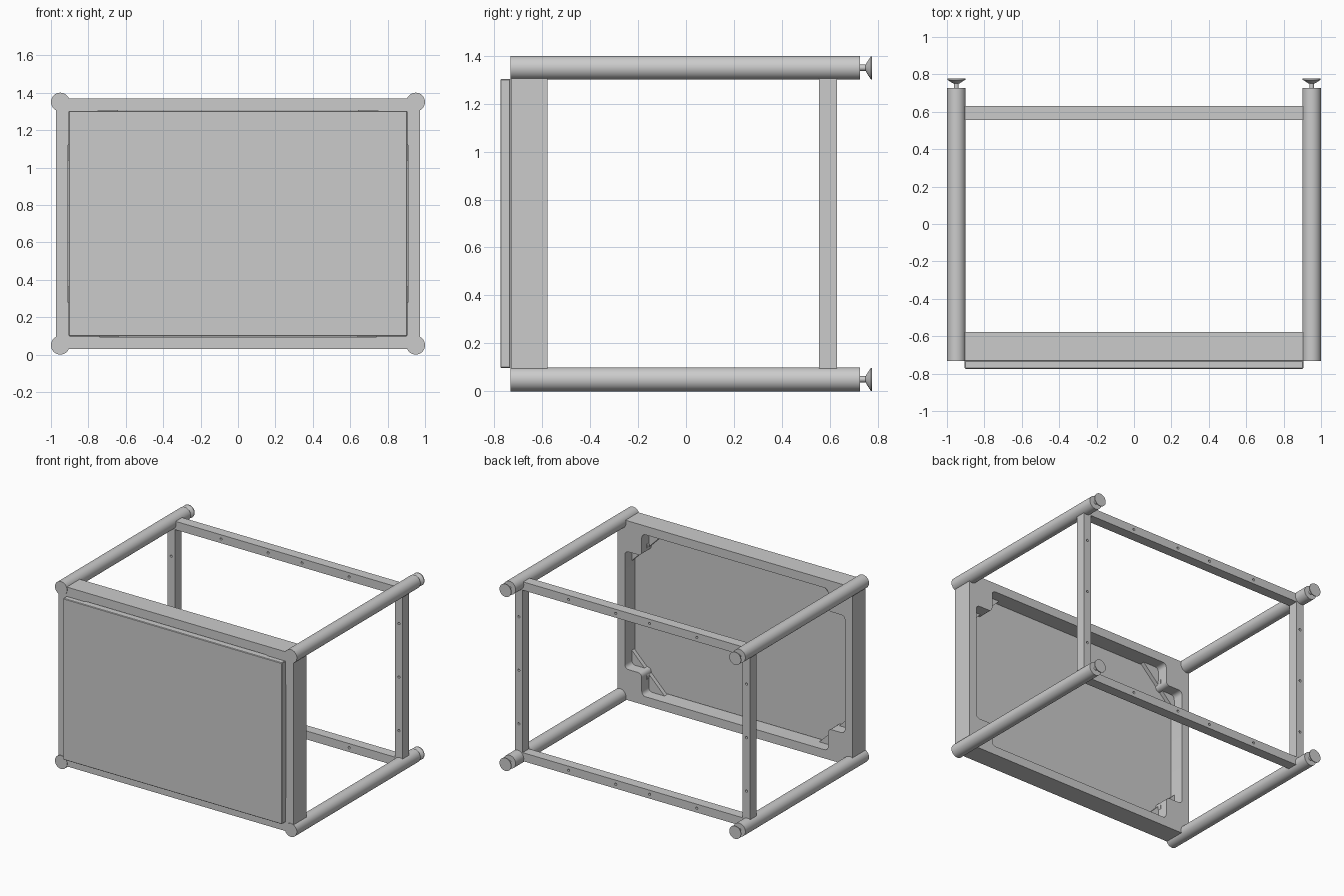
import bpy, bmesh, math
from mathutils import Matrix, Vector

if "Cube" in bpy.data.objects:
    bpy.data.objects.remove(bpy.data.objects["Cube"])

CZ = 0.70                      # height of the frame centre
LEG_X, LEG_Z = 0.95, 0.65      # leg offsets from the frame centre


def finish(name, bm, smooth=False):
    bmesh.ops.recalc_face_normals(bm, faces=bm.faces)
    me = bpy.data.meshes.new(name)
    bm.to_mesh(me)
    bm.free()
    ob = bpy.data.objects.new(name, me)
    bpy.context.collection.objects.link(ob)
    if smooth:
        bpy.ops.object.select_all(action='DESELECT')
        ob.select_set(True)
        bpy.context.view_layer.objects.active = ob
        bpy.ops.object.shade_smooth_by_angle(angle=math.radians(35))
    return ob


def prism(name, pts, y0, y1, radius=0.0):
    """Extrude an (x, z) outline along y, optionally rounding its corners."""
    bm = bmesh.new()
    bm.faces.new([bm.verts.new((x, y0, z)) for x, z in pts])
    if radius:
        bmesh.ops.bevel(bm, geom=bm.verts[:], offset=radius, segments=4,
                        profile=0.5, affect='VERTICES')
    ext = bmesh.ops.extrude_face_region(bm, geom=bm.faces[:])
    bmesh.ops.translate(bm, vec=(0, y1 - y0, 0),
                        verts=[v for v in ext['geom'] if isinstance(v, bmesh.types.BMVert)])
    return finish(name, bm, radius > 0)


def rect(x0, x1, z0, z1):
    return [(x0, z0), (x1, z0), (x1, z1), (x0, z1)]


def lathe(name, profile, x, z, segments=32):
    """Spin (radius, y) points round an axis parallel to y."""
    bm = bmesh.new()
    vs = [bm.verts.new((x + r, y, z)) for r, y in profile]
    es = [bm.edges.new(p) for p in zip(vs, vs[1:])]
    bmesh.ops.spin(bm, geom=vs + es, cent=(x, 0, z), axis=(0, 1, 0),
                   angle=2 * math.pi, steps=segments)
    bmesh.ops.remove_doubles(bm, verts=bm.verts, dist=1e-5)
    return finish(name, bm, True)


def cut(ob, cutter):
    mod = ob.modifiers.new("cut", 'BOOLEAN')
    mod.operation, mod.solver, mod.object = 'DIFFERENCE', 'EXACT', cutter
    cutter.hide_render = True
    cutter.hide_set(True)


# Apron frame with stepped corner blocks left inside the opening
hx, hz, bx, bz = 0.91, 0.605, 0.77, 0.44
quarter = [(hx, bz), (bx, bz), (bx, hz)]
opening = []
for sx, sz in ((1, 1), (-1, 1), (-1, -1), (1, -1)):
    q = [(sx * x, CZ + sz * z) for x, z in quarter]
    opening += q if sx * sz > 0 else q[::-1]
apron = prism("apron_frame", rect(-0.972, 0.972, CZ - 0.67, CZ + 0.67), -0.73, -0.577)
cut(apron, prism("apron_opening_cutter", opening, -0.80, -0.50, 0.03))

# Table top: front sheet and the thinner core behind it
top = prism("top_panel", rect(-0.905, 0.905, 0.097, 1.303), -0.775, -0.732)
bev = top.modifiers.new("edge", 'BEVEL')
bev.width, bev.segments = 0.004, 1
prism("top_core", rect(-0.905, 0.905, 0.10, 1.30), -0.735, -0.69)

# Legs, levelling feet and corner fixings
for sx, nx in ((1, "right"), (-1, "left")):
    for sz, nz in ((1, "upper"), (-1, "lower")):
        x, z = sx * LEG_X, CZ + sz * LEG_Z
        tag = f"{nz}_{nx}"
        lathe(f"leg_{tag}", [(0, -0.733), (0.05, -0.733), (0.05, 0.727), (0, 0.727)], x, z, 40)
        lathe(f"foot_{tag}", [(0, 0.72), (0.013, 0.72), (0.013, 0.75), (0.02, 0.753),
                              (0.044, 0.769), (0.048, 0.771), (0.048, 0.777), (0, 0.777)], x, z)
        # diagonal gusset plate with a fixing boss
        gx, gz = sx * hx, CZ + sz * hz
        prism(f"gusset_{tag}", [(gx, gz), (gx - sx * 0.27, gz), (gx, gz - sz * 0.27)],
              -0.70, -0.66)
        lathe(f"boss_{tag}", [(0, -0.67), (0.03, -0.67), (0.03, -0.635), (0.018, -0.635),
                              (0.018, -0.65), (0, -0.65)],
              gx - sx * 0.115, gz - sz * 0.115, 20)

# Rear rails joining the legs, each drilled with small screw holes
R0, R1 = 0.555, 0.63


def drilled_rail(name, outline, holes):
    rail = prism(name, outline, R0, R1)
    bm = bmesh.new()
    for x, z in holes:
        m = Matrix.Translation((x, (R0 + R1) / 2, z)) @ Matrix.Rotation(math.pi / 2, 4, 'X')
        bmesh.ops.create_cone(bm, cap_ends=True, segments=12, radius1=0.009,
                              radius2=0.009, depth=0.2, matrix=m)
    cut(rail, finish(name + "_hole_cutter", bm))


for s, n in ((1, "upper"), (-1, "lower")):
    z0, z1 = sorted((CZ + s * 0.607, CZ + s * 0.67))
    drilled_rail(f"rail_{n}", rect(-0.93, 0.93, z0, z1),
                 [(x, (z0 + z1) / 2) for x in (-0.53, -0.14, 0.14, 0.53)])
for s, n in ((1, "right"), (-1, "left")):
    x0, x1 = sorted((s * 0.91, s * 0.972))
    drilled_rail(f"rail_{n}", rect(x0, x1, 0.07, 1.33),
                 [((x0 + x1) / 2, z) for z in (0.30, 0.70, 1.10)])
